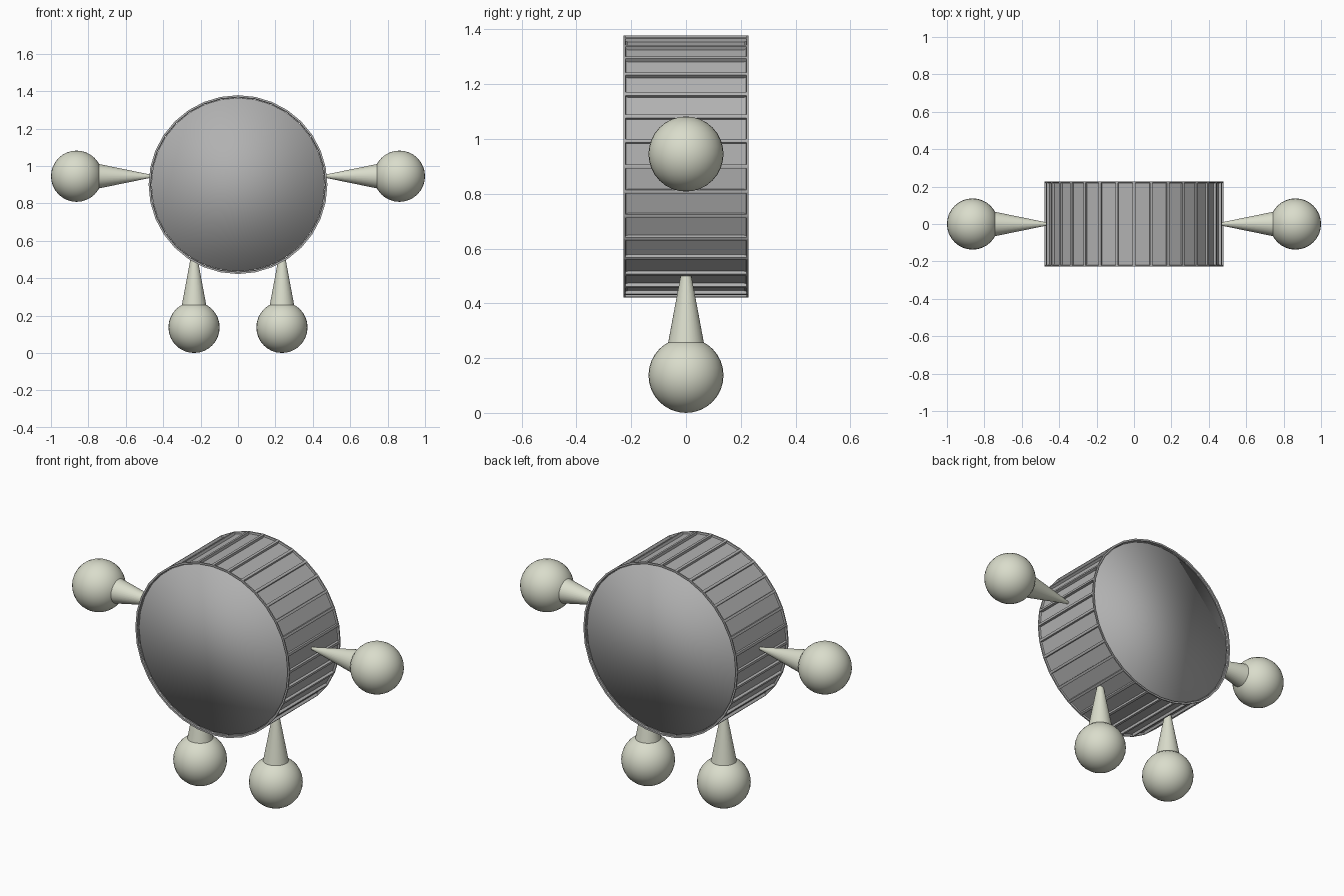
import bpy, bmesh, math
from mathutils import Matrix, Vector

if "Cube" in bpy.data.objects:
    bpy.data.objects.remove(bpy.data.objects["Cube"])


def material(name, rgb):
    m = bpy.data.materials.new(name)
    m.diffuse_color = (*rgb, 1)
    m.use_nodes = True
    m.node_tree.nodes["Principled BSDF"].inputs["Base Color"].default_value = m.diffuse_color
    return m


STEEL = material("mid grey", (0.44, 0.44, 0.44))
CREAM = material("pale cream", (0.70, 0.72, 0.60))

CENTRE = Vector((0, 0, 0.90))
RADIUS, HALF, SIDES = 0.478, 0.228, 32


def finish(bm, name, mat, smooth):
    bmesh.ops.recalc_face_normals(bm, faces=bm.faces)
    for f in bm.faces:
        f.smooth = smooth
    me = bpy.data.meshes.new(name)
    bm.to_mesh(me)
    bm.free()
    me.materials.append(mat)
    ob = bpy.data.objects.new(name, me)
    bpy.context.collection.objects.link(ob)
    return ob


def drum(radius, half):
    # cylinder lying along y, with vertices on the x and z axes
    bm = bmesh.new()
    bmesh.ops.create_cone(bm, cap_ends=True, segments=SIDES, radius1=radius, radius2=radius,
                          depth=2 * half,
                          matrix=Matrix.Translation(CENTRE) @ Matrix.Rotation(math.pi / 2, 4, 'X'))
    return bm


# ribbed rim: every face of the drum is framed, then sunk
bm = drum(RADIUS, HALF)
bm.normal_update()
faces = bm.faces[:]
bmesh.ops.inset_individual(bm, faces=faces, thickness=0.010, depth=0)
bmesh.ops.inset_individual(bm, faces=faces, thickness=0.002, depth=-0.014)
caps = [f for f in faces if len(f.verts) > 4]
# the two end discs are supplied by the smooth core
bmesh.ops.delete(bm, geom=caps, context='FACES_ONLY')
bm.normal_update()
me_rim = finish(bm, "ribbed_rim", STEEL, False)

# softly shaded core that shows as both round faces
finish(drum(RADIUS - 0.0145, HALF - 0.013), "body_core", STEEL, True)


def limb(name, ball, tip):
    # ball at the end, tapered limb running to a point inside the body
    ball, tip = Vector(ball), Vector(tip)
    bm = bmesh.new()
    bmesh.ops.create_uvsphere(bm, u_segments=32, v_segments=16, radius=0.137,
                              matrix=Matrix.Translation(ball))
    finish(bm, name + "_ball", CREAM, True)
    axis = (tip - ball).normalized()
    base = ball + axis * 0.11
    length = (tip - base).length
    rot = axis.to_track_quat('Z', 'Y').to_matrix().to_4x4()
    bm = bmesh.new()
    bmesh.ops.create_cone(bm, cap_ends=False, segments=32, radius1=0.067, radius2=0.001,
                          depth=length,
                          matrix=Matrix.Translation((base + tip) / 2) @ rot)
    finish(bm, name + "_taper", CREAM, True)


# arms and legs, mirrored
for s, side in ((-1, "left"), (1, "right")):
    limb(side + "_arm", (s * 0.863, 0, 0.945), (s * 0.43, 0, 0.945))
    limb(side + "_leg", (s * 0.235, 0, 0.137), (s * 0.235, 0, 0.60))
